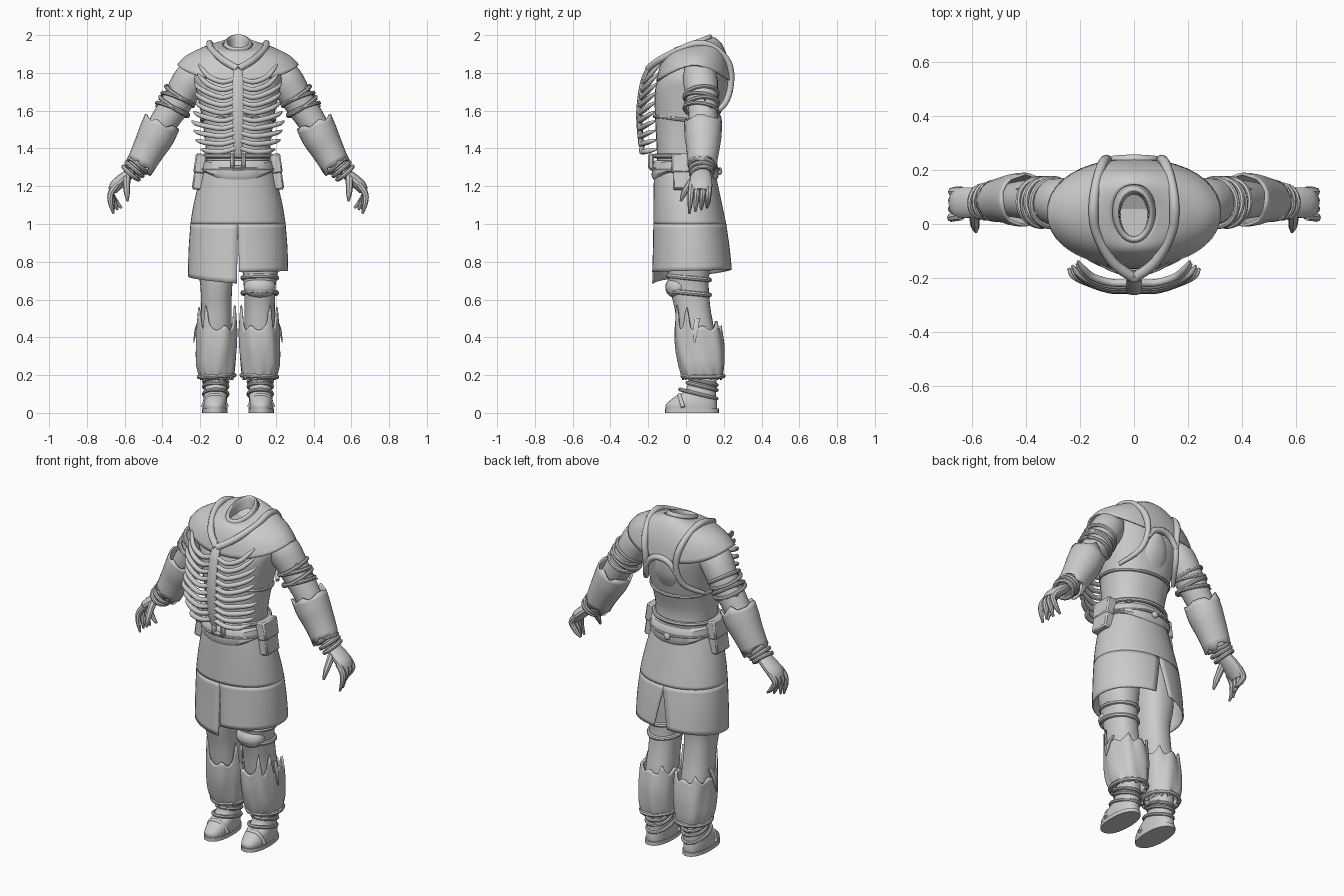
import bpy, bmesh, math, random
from mathutils import Vector, Matrix

random.seed(4)
if "Cube" in bpy.data.objects:
    bpy.data.objects.remove(bpy.data.objects["Cube"])
grey = bpy.data.materials.new("plain_grey")
grey.use_nodes = True
grey.diffuse_color = (0.6, 0.6, 0.6, 1)
grey.node_tree.nodes["Principled BSDF"].inputs["Base Color"].default_value = grey.diffuse_color
X, Y, Z = Vector((1, 0, 0)), Vector((0, 1, 0)), Vector((0, 0, 1))

def finish(name, bm, mirror=False, thick=0, bevel=0, angle=40):
    bmesh.ops.recalc_face_normals(bm, faces=bm.faces)
    mesh = bpy.data.meshes.new(name)
    bm.to_mesh(mesh)
    bm.free()
    mesh.materials.append(grey)
    mesh.polygons.foreach_set("use_smooth", [True] * len(mesh.polygons))
    mesh.set_sharp_from_angle(angle=math.radians(angle))
    obj = bpy.data.objects.new(name, mesh)
    bpy.context.scene.collection.objects.link(obj)
    if thick:
        obj.modifiers.new("thickness", "SOLIDIFY").thickness = thick
    if bevel:
        obj.modifiers.new("rounding", "BEVEL").width = bevel
    if mirror:
        obj.modifiers.new("both_sides", "MIRROR")

def spline(pts, steps):
    """Smooth path through tuples of any length."""
    out = []
    for i in range(len(pts) - 1):
        a, b, c, d = (pts[max(0, min(len(pts) - 1, i + k))] for k in (-1, 0, 1, 2))
        for s in range(steps):
            t = s / steps
            out.append([0.5 * (2 * q + (r - p) * t + (2 * p - 5 * q + 4 * r - w) * t * t
                        + (3 * q - p - 3 * r + w) * t ** 3) for p, q, r, w in zip(a, b, c, d)])
    return out + [list(pts[-1])]

def skin(name, rows, closed=True, caps=True, **kw):
    """Faces between rows of points."""
    bm = bmesh.new()
    grid = [[bm.verts.new(p) for p in row] for row in rows]
    n = len(grid[0])
    for a, b in zip(grid, grid[1:]):
        for i in range(n if closed else n - 1):
            j = (i + 1) % n
            bm.faces.new((a[i], a[j], b[j], b[i]))
    if caps:
        bm.faces.new(grid[0])
        bm.faces.new(grid[-1])
    finish(name, bm, **kw)

def oval(z, cx, cy, rx, ry, a, power):
    c, s = math.cos(a), math.sin(a)
    e = 2 / power
    return Vector((cx + rx * math.copysign(abs(c) ** e, c), cy + ry * math.copysign(abs(s) ** e, s), z))

def loft(name, rings, n=32, steps=4, power=2.3, lift=lambda a, t: 0, folds=0, **kw):
    """Stack of level ovals (z, cx, cy, rx, ry); lift moves points up by angle and height."""
    rings = spline(rings, steps)
    rows = []
    for k, (z, cx, cy, rx, ry) in enumerate(rings):
        row = []
        for i in range(n):
            a = 2 * math.pi * i / n - math.pi
            swell = 1 + folds * math.sin(7 * a + k * .25)
            row.append(oval(z + lift(a, k / (len(rings) - 1)), cx, cy, rx * swell, ry * swell, a, power))
        rows.append(row)
    skin(name, rows, **kw)

def tube(name, pts, n=10, steps=4, ref=Y, flat=1, jag=0, loop=False, **kw):
    """Sweep along (x, y, z, radius) points, with optional torn ends."""
    path = spline(pts, steps)
    rows, last = [], len(path) - 1
    for k, p in enumerate(path):
        before, after = path[max(0, k - 1)], path[min(last, k + 1)]
        if loop and k in (0, last):
            before, after = path[last - 1], path[1]
        t = (Vector(after[:3]) - Vector(before[:3])).normalized()
        u = t.cross(ref).normalized()
        v = t.cross(u)
        row = [Vector(p[:3]) + p[3] * (u * math.cos(a) * flat + v * math.sin(a))
               for a in (2 * math.pi * i / n for i in range(n))]
        if jag and k in (0, last):
            row = [q + t * (1 if k else -1) * random.choice((0, 0.2, 0.5, 1)) * jag for q in row]
        rows.append(row)
    skin(name, rows, **kw)

def hoop(name, centre, axis, ru, rv, thick, **kw):
    axis = Vector(axis).normalized()
    u = axis.cross(Y).normalized()
    v = axis.cross(u)
    pts = [(*(Vector(centre) + u * ru * math.cos(a) + v * rv * math.sin(a)), thick)
           for a in (math.pi * i / 10 for i in range(21))]
    tube(name, pts, n=8, steps=2, ref=axis, loop=True, caps=False, **kw)

def solid(name, centre, size, turn=0, round_shape=False, **kw):
    bm = bmesh.new()
    place = Matrix.Translation(centre) @ Matrix.Rotation(turn, 4, "Y") @ Matrix.Diagonal((*size, 1))
    if round_shape:
        bmesh.ops.create_uvsphere(bm, u_segments=20, v_segments=12, radius=.5, matrix=place)
    else:
        bmesh.ops.create_cube(bm, size=1, matrix=place)
    finish(name, bm, bevel=0 if round_shape else .008, **kw)

# Torso, shoulder cape and hollow tilted collar
loft("torso", [(1.27, 0, 0, .17, .15), (1.4, 0, -.01, .172, .145), (1.55, 0, .005, .188, .168),
               (1.7, 0, .02, .22, .185), (1.78, 0, .035, .235, .175), (1.84, 0, .05, .2, .14), (1.88, 0, .06, .1, .1)])
loft("shoulder_cape", [(1.955, 0, .045, .08, .105), (1.94, 0, .045, .17, .145), (1.895, 0, .045, .27, .18),
                       (1.845, 0, .042, .322, .2)], n=40, power=2.15, caps=False, thick=.01,
     lift=lambda a, t: -.09 * t * t * abs(math.sin(a)) ** 1.5 + .035 * math.sin(a) * (1 - t))
loft("collar", [(1.91, 0, .035, .095, .125), (1.94, 0, .035, .08, .11), (1.965, 0, .035, .07, .1),
                (1.962, 0, .035, .055, .085), (1.9, 0, .035, .05, .075)], power=2,
     lift=lambda a, t: .035 * math.sin(a) * min(1, 3 * t))
hoop("vest_edge", (0, .005, 1.55), (0, .12, 1), .192, .173, .01)

# Skirt: closed upper part, then two panels split at front and back
waist_to_slit = [(1.32, 0, -.01, .175, .155), (1.25, 0, -.005, .2, .165), (1.1, 0, .01, .236, .182), (1, 0, .02, .252, .193)]
loft("skirt_top", waist_to_slit, n=48, power=2.1, caps=False, thick=.008)
for name, side, hem_front in (("skirt_left_panel", 1, .745), ("skirt_right_panel", -1, .685)):
    rows = []
    for f, *ring in spline([(0, 0, .02, .252, .193), (.5, 0, .028, .262, .203), (1, 0, .033, .266, .212)], 4):
        row = []
        for i in range(25):
            t = i / 24
            a = -math.pi / 2 + f * .02 + t * (math.pi - f * .02 - max(0, f - .1) * .17)
            p = oval(1 + (hem_front + (.76 - hem_front) * t - 1) * f, *ring, a, 2.1)
            row.append((p.x * side, p.y, p.z))
        rows.append(row)
    skin(name, rows, closed=False, caps=False, thick=.008)

# Belt with dipped front and back, buckle, stud and pouches
loft("belt", [(1.275, 0, -.005, .19, .168), (1.28, 0, -.005, .197, .178), (1.33, 0, -.005, .19, .172),
              (1.335, 0, -.005, .178, .16)], steps=1, n=48,
     lift=lambda a, t: -.04 * (1 - t) * max(0, abs(math.sin(a)) * 2 - 1))
hoop("belt_upper_cord", (0, -.005, 1.36), Z, .182, .16, .012)
hoop("belt_lower_cord", (0, -.005, 1.29), Z, .2, .18, .008)
solid("buckle_prongs", (.03, -.185, 1.33), (.022, .03, .085), mirror=True)
solid("buckle_bar", (0, -.185, 1.3), (.08, .02, .02))
solid("back_stud", (0, .178, 1.28), (.04, .028, .04), round_shape=True)
solid("pouches", (.204, -.01, 1.275), (.055, .12, .19), -.15, mirror=True)
solid("pouch_flaps", (.2, -.01, 1.32), (.06, .132, .105), -.15, mirror=True)

# Breastbone and ribs
tube("breastbone", [(0, -.185, 1.84, .025), (0, -.225, 1.76, .03), (0, -.247, 1.6, .033),
                    (0, -.24, 1.45, .03), (0, -.225, 1.37, .022)], ref=X, flat=.5, angle=50)
for i in range(10):
    z = 1.77 - i * .041
    y = -.245 + .0009 * (i - 5.5) ** 2
    rise = .065 - .009 * i
    reach = .19 + .035 * math.sin(.4 + i * .3) + random.uniform(-.015, .015)
    tube("rib_pair_%d" % (i + 1), [(.015, y, z, .013), (.08, y, z - .018, .014), (.15, y + .02, z - .012 + rise * .3, .014),
         (reach - .01, y + .05, z + rise * .7, .012), (reach + .012, y + .08, z + rise + .01, .005)], ref=Z, mirror=True)

# Bone yoke over the shoulders, arch and plate on the back
tube("bone_yoke", [(0, -.2, 1.82, .02), (.08, -.14, 1.868, .019), (.14, -.03, 1.925, .017), (.15, .06, 1.955, .019),
                   (.14, .15, 1.935, .017), (.115, .225, 1.85, .019), (.1, .237, 1.74, .017),
                   (.125, .2, 1.63, .016), (.19, .1, 1.56, .011)], ref=X, mirror=True)
tube("back_arch", [(-.1, .235, 1.7, .014), (-.06, .238, 1.755, .017), (0, .24, 1.775, .018),
                   (.06, .238, 1.755, .017), (.1, .235, 1.7, .014)])
loft("back_plate", [(1.58, 0, .12, .08, .06), (1.65, 0, .12, .1, .09), (1.72, 0, .12, .09, .1), (1.77, 0, .12, .05, .1)])

# Arms with wrappings, torn cuffs and wrist rings
slope = Vector((.16, 0, -.3)).normalized()
tube("sleeves", [(.19, .06, 1.83, .07), (.25, .075, 1.765, .092), (.32, .088, 1.65, .082), (.4, .09, 1.53, .073),
                 (.47, .088, 1.41, .06), (.56, .08, 1.28, .042)], n=20, mirror=True)
for i, d in enumerate((.1, .125, .165, .185)):
    lean = slope + Vector((.1, .12, 0)) * (-1) ** i
    hoop("arm_wrap_%d" % (i + 1), Vector((.26, .08, 1.77)) + slope * d, lean, .088, .088, .011, mirror=True)
    base = Vector((.35 + i * .018, .04 + i * .03, 1.72 - i * .035))
    tube("wrap_thorn_%d" % (i + 1), [(*base, .012), (*(base + Vector((.035, 0, .01))), .002)], n=6, mirror=True)
tube("torn_cuffs", [(.408, .09, 1.525, .1), (.435, .09, 1.465, .098), (.47, .09, 1.4, .088), (.51, .086, 1.325, .078)],
     n=20, jag=.04, caps=False, thick=.01, mirror=True)
for i in range(3):
    hoop("wrist_ring_%d" % (i + 1), (.53 + i * .018, .083, 1.31 - i * .02), (.6, .1 * (i - 1), -.7),
         .058 - .003 * i, .062 - .003 * i, .012, mirror=True)

# Hands
tube("palms", [(.555, .08, 1.28, .045), (.6, .08, 1.245, .056), (.645, .078, 1.205, .058), (.665, .077, 1.175, .045)],
     n=14, flat=.55, mirror=True)
for i in range(4):
    y = .03 + i * .031
    tip = .67 - abs(i - .5) * .022
    tube("finger_%d" % (i + 1), [(.64, y, 1.21, .017), (.672, y - .004, 1.165, .017), (.675 - i * .01, y - .008, 1.115, .014),
         (tip, y - .012, 1.055 + .01 * i, .006)], n=8, mirror=True)
tube("thumbs", [(.59, .045, 1.245, .022), (.59, .015, 1.205, .019), (.588, -.01, 1.165, .016), (.585, -.028, 1.12, .006)],
     n=8, ref=X, mirror=True)

# Trousers, left knee pad and its bands
loft("trousers", [(.2, .118, .09, .062, .07), (.4, .117, .06, .082, .095), (.55, .115, .035, .08, .095),
                  (.68, .115, .015, .085, .105), (.8, .12, .015, .1, .115), (1, .115, .015, .11, .12)], mirror=True)
solid("left_knee_pad", (.115, -.045, .665), (.17, .13, .12), round_shape=True)
for z in (.635, .715):
    hoop("left_knee_band", (.115, .015, z), (0, .1, 1), .09, .11, .013)

# Torn shin guards with tall front spikes
def torn_edges(a, t):
    spikes = sum(h * math.exp(-((a - c) / .12) ** 2)
                 for c, h in ((-.45, .1), (-1.05, .12), (-2.7, .11), (1, .03), (2.2, .03)))
    return t ** 4 * (spikes + .012 * math.sin(9 * a)) + (1 - t) ** 4 * .012 * math.sin(13 * a)

loft("shin_guards", [(.185, .113, .088, .09, .105), (.25, .116, .082, .103, .12), (.35, .113, .072, .108, .13),
                     (.45, .112, .062, .108, .124)], n=72, lift=torn_edges, folds=.025, caps=False, thick=.01, mirror=True)
hoop("shin_guard_hems", (.113, .09, .195), (.05, 0, 1), .094, .108, .012, mirror=True)
tube("outer_rags", [(.2, .06, .5, .015), (.222, .05, .44, .015), (.235, .045, .37, .004)], n=6, flat=.5, mirror=True)

# Boots, soles and straps
loft("boots", [(.015, .122, .03, .062, .135), (.045, .122, .03, .064, .135), (.085, .12, .05, .062, .11),
               (.125, .118, .08, .058, .08), (.21, .116, .09, .058, .072)], mirror=True)
loft("soles", [(0, .123, .032, .067, .142), (.022, .123, .032, .067, .142)], steps=1, mirror=True)
for i, (y, z, ry) in enumerate([(.09, .165, .075), (.085, .14, .08), (.065, .1, .1)]):
    hoop("boot_strap_%d" % (i + 1), (.118, y, z), (0, .25, 1), .063, ry, .01, mirror=True)
tube("toe_straps", [(.06, -.015, .03, .012), (.085, -.03, .082, .012), (.12, -.035, .092, .012), (.16, -.03, .082, .012),
                    (.185, -.015, .03, .012)], mirror=True)
